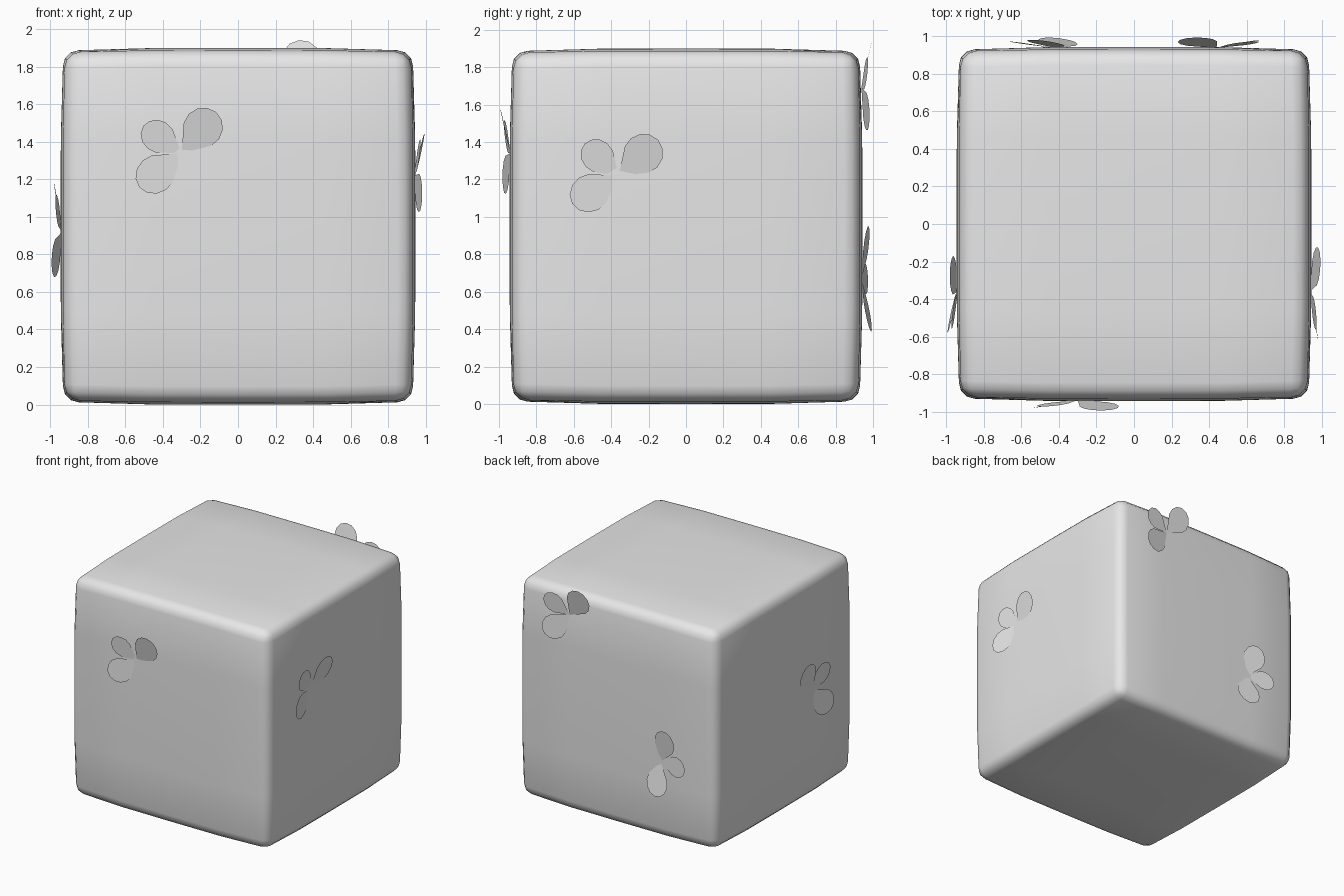
import bpy
import bmesh
from math import sin, cos, pi, radians
from mathutils import Matrix, Vector

default = bpy.data.objects.get("Cube")
if default:
    bpy.data.objects.remove(default, do_unlink=True)

grey = bpy.data.materials.new("plain_grey")
grey.use_nodes = True
grey.diffuse_color = (0.8, 0.8, 0.8, 1)
grey.node_tree.nodes["Principled BSDF"].inputs["Base Color"].default_value = (0.8, 0.8, 0.8, 1)


def make_object(name, bm):
    bmesh.ops.recalc_face_normals(bm, faces=bm.faces)
    mesh = bpy.data.meshes.new(name)
    bm.to_mesh(mesh)
    bm.free()
    mesh.materials.append(grey)
    obj = bpy.data.objects.new(name, mesh)
    bpy.context.collection.objects.link(obj)
    return obj


# Block: a gridded cube with gently bulging sides and rounded edges
bm = bmesh.new()
bmesh.ops.create_cube(bm, size=2)
bmesh.ops.subdivide_edges(bm, edges=bm.edges[:], cuts=3, use_grid_fill=True)
half = (0.945, 0.943, 0.95)
for v in bm.verts:
    p = v.co.copy()
    for a in range(3):
        others = sum(p[b] ** 4 for b in range(3) if b != a)
        v.co[a] = p[a] * (half[a] - 0.012 * others)
    v.co.z += half[2]
rim = [e for e in bm.edges if e.calc_face_angle(0) > 1]
bmesh.ops.bevel(bm, geom=rim, offset=0.085, segments=3, profile=0.5, affect='EDGES')
for f in bm.faces:
    f.smooth = True
make_object("rounded_block", bm)


# Petal: flat rounded blade, leaning out along its length and rolled sideways
def add_petal(bm, angle, length, width, lean, roll, matrix):
    along = Vector((cos(angle), sin(angle), lean))
    across = Vector((-sin(angle), cos(angle), roll))
    points = [Vector((0, 0, 0))]
    for i in range(9):
        t = radians(-115 + i * 230 / 8)
        points.append(along * length * (0.62 + 0.38 * cos(t)) + across * width * sin(t))
    bm.faces.new([bm.verts.new(matrix @ p) for p in points])


PETALS = [(50, 0.285, 0.105, 0.18, 0.13),
          (145, 0.25, 0.085, 0.14, -0.03),
          (219, 0.29, 0.10, 0.14, -0.10)]


# Blossom: three petals, placed on a side wall facing the given heading
def blossom(name, heading, u, z, spin):
    normal = Vector((cos(heading), sin(heading), 0))
    right = Vector((-sin(heading), cos(heading), 0))
    frame = Matrix((right, Vector((0, 0, 1)), normal)).transposed().to_4x4()
    frame.translation = normal * 0.938 + right * u + Vector((0, 0, z))
    bm = bmesh.new()
    for angle, length, width, lean, roll in PETALS:
        add_petal(bm, radians(angle), length, width, lean, roll,
                  frame @ Matrix.Rotation(radians(spin), 4, 'Z'))
    make_object(name, bm)


blossom("front_blossom", -pi / 2, -0.30, 1.34, 0)
blossom("left_blossom", 0, -0.36, 1.22, -8)
blossom("right_blossom", pi, 0.36, 0.92, -100)
blossom("back_upper_blossom", pi / 2, -0.44, 1.69, 5)
blossom("back_lower_blossom", pi / 2, 0.42, 0.67, -145)
